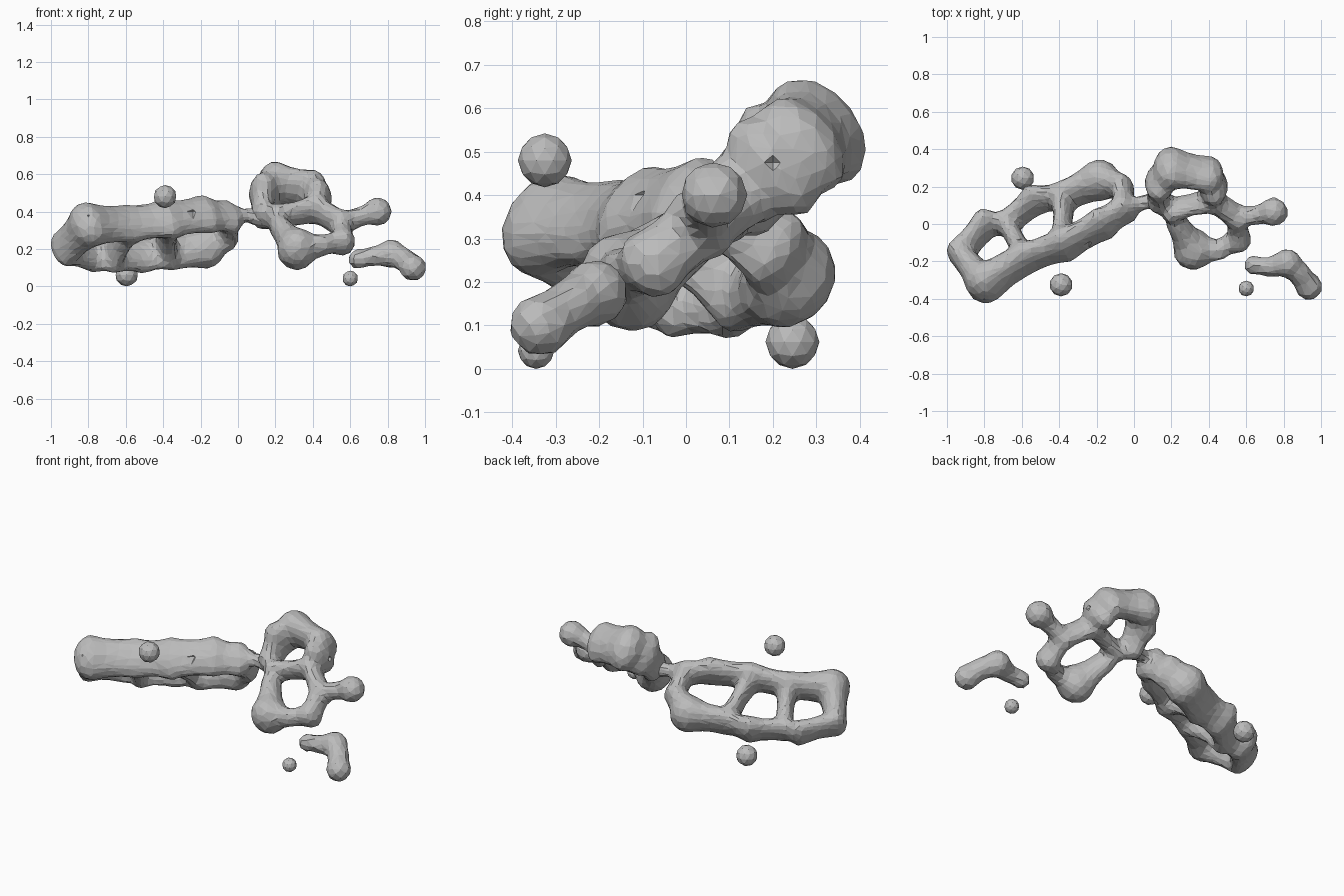
import bpy
import bmesh
from mathutils import Matrix, Vector

cube = bpy.data.objects.get("Cube")
if cube:
    bpy.data.objects.remove(cube)

grey = bpy.data.materials.new("neutral grey")
grey.use_nodes = True
grey.diffuse_color = (0.5, 0.5, 0.5, 1)
bsdf = next(n for n in grey.node_tree.nodes if n.type == "BSDF_PRINCIPLED")
bsdf.inputs["Base Color"].default_value = grey.diffuse_color


def new_object(name, bm):
    mesh = bpy.data.meshes.new(name)
    bm.to_mesh(mesh)
    bm.free()
    mesh.materials.append(grey)
    obj = bpy.data.objects.new(name, mesh)
    bpy.context.collection.objects.link(obj)
    return obj


def ball(bm, centre, radius, stretch=1.0, normal=Vector((0, 0, 1))):
    """Ball, drawn out along the normal by the stretch factor."""
    matrix = Matrix.Translation(centre) @ Matrix.Scale(stretch, 4, normal)
    bmesh.ops.create_icosphere(bm, subdivisions=2, radius=radius, matrix=matrix)


def link(bm, start, end, waist, normal):
    """Row of overlapping balls between two nodes, thinner in the middle."""
    a, b = Vector(start[:3]), Vector(end[:3])
    steps = max(2, int((b - a).length / 0.02))
    for i in range(steps + 1):
        t = i / steps
        radius = start[3] * (1 - t) + end[3] * t
        stretch = start[4] * (1 - t) + end[4] * t
        ball(bm, a.lerp(b, t), radius * (1 - (1 - waist) * 4 * t * (1 - t)),
             stretch, normal)


def blob_network(name, nodes, chains, normal=(0, 0, 1), pits=()):
    """Fuse nodes (position, radius, stretch) and links into one lumpy skin."""
    bm = bmesh.new()
    for chain, waist in chains:
        keys = chain.split()
        for a, b in zip(keys, keys[1:]):
            link(bm, nodes[a], nodes[b], waist, Vector(normal).normalized())
    obj = new_object(name, bm)
    remesh = obj.modifiers.new("fuse", "REMESH")
    remesh.mode = "VOXEL"
    remesh.voxel_size = 0.02
    smooth = obj.modifiers.new("soften", "SMOOTH")
    smooth.factor = 0.5
    smooth.iterations = 2
    facet = obj.modifiers.new("facet", "DECIMATE")
    facet.ratio = 0.2
    # Small diamond pits at the thickest places
    if pits:
        cut = bmesh.new()
        for pit in pits:
            bmesh.ops.create_uvsphere(cut, u_segments=4, v_segments=2,
                                      radius=0.045,
                                      matrix=Matrix.Translation(pit))
        cutter = new_object(name + "_pit_cutter", cut)
        cutter.hide_render = True
        cutter.hide_set(True)
        cutter.display_type = "WIRE"
        carve = obj.modifiers.new("pits", "BOOLEAN")
        carve.operation = "DIFFERENCE"
        carve.object = cutter


# Three fused rings on the right side, a high front strand and low back strand
triple = {
    "corner": (-0.80, -0.315, 0.33, 0.105, 1.3),
    "end": (-0.93, -0.16, 0.20, 0.068, 1.7),
    "back_a": (-0.79, 0.005, 0.165, 0.065, 1.75),
    "back_b": (-0.68, 0.0, 0.155, 0.06, 1.75),
    "back_c": (-0.53, 0.13, 0.165, 0.068, 1.75),
    "back_d": (-0.38, 0.145, 0.18, 0.068, 1.75),
    "back_ball": (-0.18, 0.235, 0.21, 0.11, 1.15),
    "side": (-0.065, 0.20, 0.28, 0.065, 1.6),
    "front_d": (-0.05, 0.08, 0.37, 0.068, 1.6),
    "front_c": (-0.17, 0.0, 0.385, 0.072, 1.75),
    "front_b": (-0.38, -0.115, 0.36, 0.075, 1.75),
    "front_a": (-0.58, -0.18, 0.335, 0.073, 1.7),
    "neck": (0.03, 0.11, 0.38, 0.04, 1.0),
    "tip": (0.13, 0.13, 0.37, 0.06, 1.0),
}
blob_network(
    "triple_ring", triple,
    [("corner end back_a back_b back_c back_d back_ball side front_d", 0.86),
     ("front_d front_c front_b front_a corner", 0.87),
     ("front_a back_b front_a", 0.78), ("front_b back_d", 0.7),
     ("front_d neck tip", 0.9)],
    normal=(-0.33, 0.53, 0.78),
    pits=[(-0.80, -0.44, 0.38), (-0.54, -0.28, 0.38), (-0.24, -0.13, 0.40)])

# Two fused rings on the left side with a short arm
double = {
    "tip": (0.13, 0.13, 0.385, 0.065, 1.5),
    "top_a": (0.135, 0.22, 0.495, 0.08, 1.75),
    "top_b": (0.20, 0.30, 0.545, 0.10, 1.45),
    "top_c": (0.40, 0.265, 0.515, 0.082, 1.6),
    "side": (0.425, 0.20, 0.465, 0.08, 1.75),
    "bar_left": (0.42, 0.13, 0.415, 0.062, 1.6),
    "bar_right": (0.20, 0.075, 0.365, 0.058, 1.6),
    "shoulder": (0.225, 0.01, 0.31, 0.058, 1.4),
    "low_ball": (0.315, -0.135, 0.20, 0.11, 1.12),
    "low_bar": (0.45, -0.14, 0.22, 0.055, 1.2),
    "low_corner": (0.56, -0.08, 0.24, 0.07, 1.25),
    "elbow": (0.55, 0.035, 0.335, 0.065, 1.4),
    "arm": (0.66, 0.05, 0.375, 0.055, 1.0),
    "arm_end": (0.745, 0.065, 0.40, 0.08, 1.0),
}
blob_network(
    "double_ring", double,
    [("tip top_a top_b top_c side bar_left elbow arm arm_end", 0.88),
     ("tip bar_right shoulder low_ball low_bar low_corner elbow", 0.84),
     ("bar_right bar_left", 0.82)],
    normal=(0, -0.64, 0.77), pits=[(0.525, 0.20, 0.475)])

# Separate bent chain
chain = {
    "start": (0.64, -0.22, 0.145, 0.055, 1.0),
    "middle": (0.72, -0.23, 0.16, 0.055, 1.0),
    "crest": (0.82, -0.21, 0.175, 0.08, 1.0),
    "bend": (0.88, -0.26, 0.15, 0.065, 1.0),
    "end": (0.935, -0.335, 0.10, 0.075, 1.0),
}
blob_network("bent_chain", chain, [("start middle crest bend end", 0.92)])

# Loose faceted balls
loose = {
    "upper_loose_ball": (-0.39, -0.325, 0.48, 0.062),
    "lower_loose_ball": (-0.595, 0.245, 0.062, 0.062),
    "small_loose_ball": (0.60, -0.345, 0.042, 0.042),
}
for name, (x, y, z, radius) in loose.items():
    bm = bmesh.new()
    ball(bm, (x, y, z), radius)
    new_object(name, bm)
